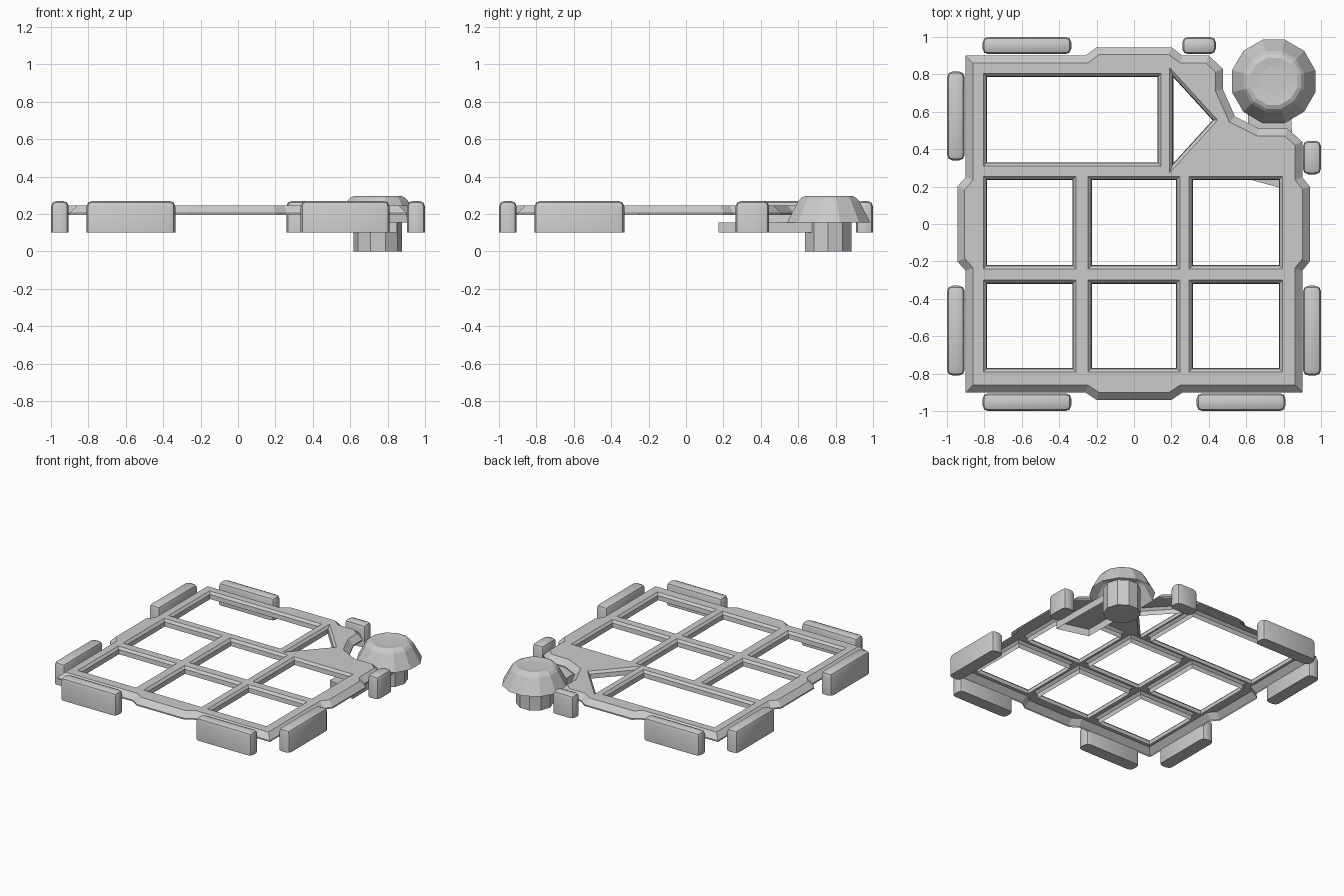
import bpy, bmesh, math
from mathutils import Vector

if "Cube" in bpy.data.objects:
    bpy.data.objects.remove(bpy.data.objects["Cube"])


def finish(name, bm, smooth=False):
    me = bpy.data.meshes.new(name)
    bm.to_mesh(me)
    bm.free()
    ob = bpy.data.objects.new(name, me)
    bpy.context.collection.objects.link(ob)
    if smooth:
        bpy.ops.object.select_all(action='DESELECT')
        bpy.context.view_layer.objects.active = ob
        ob.select_set(True)
        bpy.ops.object.shade_smooth_by_angle(angle=math.radians(40))
    return ob


def inset(pts, d):
    """Offset a counter-clockwise polygon inwards by d (mitred)."""
    out, n = [], len(pts)
    for i in range(n):
        p, a, b = (Vector(pts[k % n]) for k in (i, i - 1, i + 1))
        e1, e2 = (p - a).normalized(), (b - p).normalized()
        n1, n2 = Vector((-e1.y, e1.x)), Vector((-e2.y, e2.x))
        out.append(p + (n1 + n2) * d / (1 + n1.dot(n2)))
    return out


def rect(x0, x1, y0, y1):
    return [(x0, y0), (x1, y0), (x1, y1), (x0, y1)]


def bridge(bm, a, b):
    n = len(a)
    for i in range(n):
        bm.faces.new((a[i], a[(i + 1) % n], b[(i + 1) % n], b[i]))


# Grid frame: outer outline with a bulge per side and a notched corner
outline = [(-.9, -.9), (-.26, -.9), (-.2, -.94), (.2, -.94), (.26, -.9), (.9, -.9),
           (.9, -.25), (.94, -.2), (.94, .2), (.9, .25), (.9, .44), (.82, .51),
           (.67, .51), (.54, .575), (.475, .72), (.475, .83), (.4, .9),
           (.26, .9), (.2, .945), (-.2, .945), (-.26, .9), (-.9, .9),
           (-.9, .25), (-.945, .2), (-.945, -.2), (-.9, -.25)]
cols = [(-.785, -.33), (-.225, .225), (.315, .775)]
rows = [(-.77, -.32), (-.22, .235)]
holes = [rect(*c, *r) for c in cols for r in rows]
holes += [rect(-.785, .125, .33, .785), [(.21, .325), (.42, .555), (.21, .785)]]

bm = bmesh.new()
rim_edges = []
for k, poly in enumerate([outline] + holes):
    steps = [(.04, .245), (0, .205), (0, .195)] if k == 0 else \
            [(-.02, .245), (-.004, .228), (0, .195)]
    loops = [[bm.verts.new((p.x, p.y, z)) for p in inset(poly, d)] for d, z in steps]
    for a, b in zip(loops, loops[1:]):
        bridge(bm, a, b)
    top = loops[0]
    rim_edges += [bm.edges.get((top[i], top[i - 1])) for i in range(len(top))]
bmesh.ops.triangle_fill(bm, edges=rim_edges, use_beauty=True, normal=(0, 0, 1))
bmesh.ops.recalc_face_normals(bm, faces=bm.faces)
if sum(f.normal.z * f.calc_area() for f in bm.faces) < 0:
    bmesh.ops.reverse_faces(bm, faces=bm.faces)
finish("grid_frame", bm)


# Bumpers: boxes rounded everywhere except around the bottom
def bumper(name, x0, x1, y0, y1):
    bm = bmesh.new()
    bmesh.ops.create_cube(bm, size=1)
    for v in bm.verts:
        v.co = ((x0 + x1) / 2 + v.co.x * (x1 - x0),
                (y0 + y1) / 2 + v.co.y * (y1 - y0), .185 + v.co.z * .17)
    edges = [e for e in bm.edges if max(v.co.z for v in e.verts) > .2]
    bmesh.ops.bevel(bm, geom=edges, offset=.03, segments=2, profile=.5,
                    affect='EDGES', clamp_overlap=True)
    finish(name, bm, True)


bumper("bumper_back_long", -.81, -.335, .908, 1)
bumper("bumper_back_short", .258, .438, .908, 1)
bumper("bumper_left_back", -1, -.905, .34, .815)
bumper("bumper_left_front", -1, -.905, -.81, -.33)
bumper("bumper_right_front", .903, 1, -.81, -.33)
bumper("bumper_right_short", .903, 1, .265, .445)
bumper("bumper_front_left", -.81, -.335, -1, -.905)
bumper("bumper_front_right", .335, .81, -1, -.905)


# Revolved parts of the corner post
def lathe(name, profile, centre, sides, turn):
    bm = bmesh.new()
    rings = []
    for r, z in profile:
        angs = [turn + math.tau * i / sides for i in range(sides)]
        rings.append([bm.verts.new((centre[0] + r * math.cos(a),
                                    centre[1] + r * math.sin(a), z)) for a in angs])
    for a, b in zip(rings, rings[1:]):
        bridge(bm, a, b)
    bm.faces.new(rings[-1])
    return bm, rings


post = (.747, .763)
# Cap: flared, open underneath
bm, _ = lathe("cap", [(.23, .155), (.168, .27), (.152, .287), (.13, .297), (.08, .292)],
              post, 12, math.pi / 12)
finish("post_cap", bm)
# Stem
bm, rings = lathe("stem", [(.13, 0), (.13, .2)], (.748, .76), 10, 0)
bm.faces.new(rings[0][::-1])
finish("post_stem", bm)

# Bracket: open-bottomed channel from the stem to under the frame
bm = bmesh.new()
plan = [(.61, .24), (.85, .175), (.84, .68), (.61, .68)]
low, high = [[bm.verts.new((x, y, z)) for x, y in plan] for z in (.1, .155)]
bm.faces.new(high)
for i in (3, 0, 1):
    j = (i + 1) % 4
    bm.faces.new((low[i], low[j], high[j], high[i]))
finish("post_bracket", bm)
